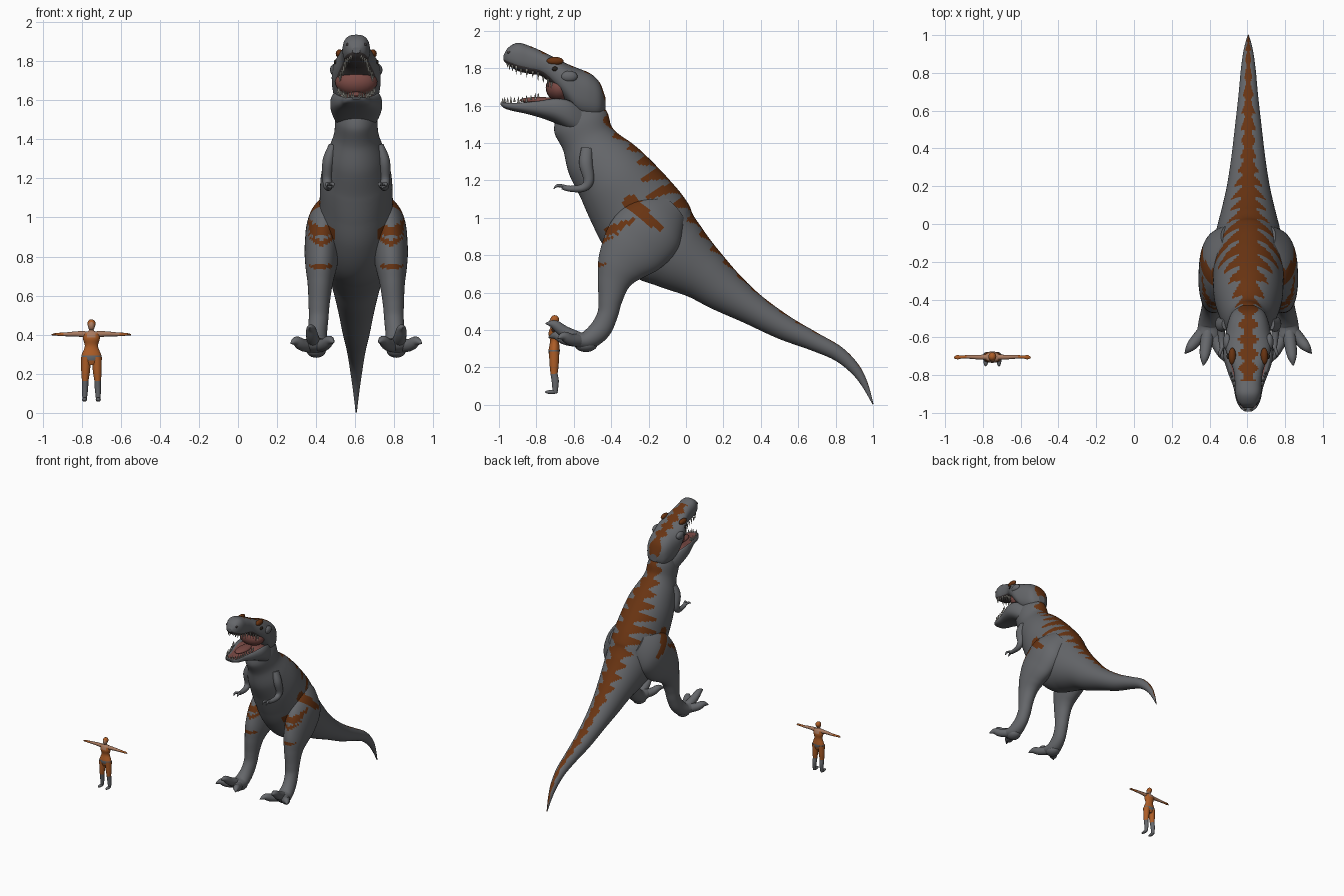
import bpy, bmesh, math
from mathutils import Vector, Matrix

if "Cube" in bpy.data.objects:
    bpy.data.objects.remove(bpy.data.objects["Cube"])


def material(name, rgb):
    m = bpy.data.materials.new(name)
    m.use_nodes = True
    m.diffuse_color = (*rgb, 1)
    m.node_tree.nodes["Principled BSDF"].inputs["Base Color"].default_value = (*rgb, 1)
    return m


HIDE = material("grey hide", (.13, .135, .145))
STRIPE = material("brown stripe", (.14, .034, .006))
MOUTH = material("mouth red", (.2, .07, .06))
MAW = material("dark palate", (.06, .05, .05))
IVORY = material("tooth ivory", (.45, .43, .38))
EYE = material("eye black", (.02, .015, .01))
CLOTH = material("orange cloth", (.42, .11, .02))
TAN = material("tan skin", (.4, .2, .12))

DINO = Vector((.605, 0, 0))
HUMAN = Vector((-.75, -.705, 0))


def finish(name, bm, mats, origin, mirror):
    bmesh.ops.recalc_face_normals(bm, faces=bm.faces)
    mesh = bpy.data.meshes.new(name)
    bm.to_mesh(mesh)
    bm.free()
    for m in mats:
        mesh.materials.append(m)
    ob = bpy.data.objects.new(name, mesh)
    ob.location = origin
    bpy.context.collection.objects.link(ob)
    if mirror:
        ob.modifiers.new("Mirror", 'MIRROR')
    return ob


def spline(pts, steps):
    """Smooth curve through stations of (x, y, z, half width, half height)."""
    pts = [Vector(p) for p in pts]
    out = []
    for i in range(len(pts) - 1):
        a, b, c, d = pts[max(i - 1, 0)], pts[i], pts[i + 1], pts[min(i + 2, len(pts) - 1)]
        for k in range(steps):
            t = k / steps
            out.append(.5 * (2 * b + (c - a) * t + (2 * a - 5 * b + 4 * c - d) * t ** 2
                             + (3 * b - a - 3 * c + d) * t ** 3))
    return out + [pts[-1]]


def loft(name, stations, mats=(HIDE,), origin=DINO, mirror=False, side=(1, 0, 0), along=None,
         n=24, steps=6, power=1, dip=0, paint=None):
    """Skin elliptical rings along a path; paint(centre, angle from top) gives the material."""
    rings, bm, loops = spline(stations, steps), bmesh.new(), []
    for i, r in enumerate(rings):
        prev, nxt = rings[max(i - 1, 0)], rings[min(i + 1, len(rings) - 1)]
        t = Vector(along) if along else (nxt.xyz - prev.xyz).normalized()
        u = Vector(side)
        u = (u - t * u.dot(t)).normalized()
        v = u.cross(t)
        loop = []
        for k in range(n):
            a = 2 * math.pi * k / n
            s, c = [math.copysign(abs(f) ** power, f) for f in (math.sin(a), math.cos(a))]
            if c > .7:
                c -= dip
            loop.append(bm.verts.new(r.xyz + u * s * max(r[3], .001) + v * c * max(r[4], .001)))
        loops.append(loop)
    for la, lb in zip(loops, loops[1:]):
        for k in range(n):
            f = bm.faces.new((la[k], la[(k + 1) % n], lb[(k + 1) % n], lb[k]))
            f.smooth = True
            if paint:
                ang = 2 * math.pi * (k + .5) / n
                f.material_index = paint(f.calc_center_median(), min(ang, 2 * math.pi - ang))
    bm.faces.new(loops[0])
    bm.faces.new(loops[-1])
    return finish(name, bm, mats, origin, mirror)


def ball(name, loc, radii, mat, origin=DINO, mirror=False):
    bm = bmesh.new()
    bmesh.ops.create_uvsphere(bm, u_segments=20, v_segments=12, radius=1,
                              matrix=Matrix.Translation(loc) @ Matrix.Diagonal((*radii, 1)))
    for f in bm.faces:
        f.smooth = True
    return finish(name, bm, (mat,), origin, mirror)


# Stripe rules
THIGH_MARKS = [((-.29, 1.08), (-.14, .94), .045), ((-.41, .93), (-.28, .99), .026),
               ((-.45, .87), (-.37, .91), .013), ((-.48, .75), (-.43, .75), .016)]


def thigh_mark(c, angle=0):
    if abs(c.x) < .11:
        return 0
    p = Vector((c.y, c.z))
    for a, b, width in THIGH_MARKS:
        a, b = Vector(a), Vector(b)
        t = min(max((p - a).dot(b - a) / (b - a).length_squared, 0), 1)
        if (p - a.lerp(b, t)).length < width * (1 - .7 * t):
            return 1
    return 0


def back_stripe(c, angle):
    q = c.y - c.z + .1 * angle
    tooth = abs(math.sin(math.pi * q / .14)) ** 2.5 * (.75 + .25 * math.sin(q * 9))
    reach = .3 + .75 * math.exp(-((c.y + .15) / .22) ** 2)
    return 1 if angle < .28 + reach * tooth else thigh_mark(c)


def head_stripe(c, angle):
    if angle > 2.1 and c.y < -.66:
        return 2
    jag = .036 + .016 * math.sin(c.y * 80)
    return int(angle < 1.3 and c.y > -.83 and abs(c.x) < jag)


# Neck, trunk and tail in one sweep
trunk = [(-.60, 1.60, .08, .10), (-.565, 1.515, .105, .15), (-.525, 1.42, .115, .145),
         (-.47, 1.32, .15, .18), (-.385, 1.21, .18, .21), (-.305, 1.095, .187, .235),
         (-.23, .985, .19, .25), (-.145, .88, .185, .24), (-.045, .80, .17, .2),
         (.085, .705, .138, .15), (.20, .615, .113, .12), (.35, .515, .09, .087),
         (.52, .415, .07, .067), (.68, .34, .052, .05), (.81, .275, .04, .04),
         (.90, .195, .028, .03), (.955, .11, .016, .018), (1, .003, .003, .003)]
loft("body_and_tail", [(0, *p) for p in trunk], (HIDE, STRIPE), n=72, steps=12, paint=back_stripe)


# Head: rings given as y, top, bottom, half width
def head_rings(rows):
    return [(0, y, (a + b) / 2, w, (a - b) / 2) for y, a, b, w in rows]


loft("skull", head_rings([
    (-.43, 1.64, 1.58, .03), (-.46, 1.72, 1.54, .08), (-.51, 1.77, 1.53, .105),
    (-.58, 1.80, 1.55, .12), (-.64, 1.825, 1.62, .125), (-.70, 1.855, 1.69, .11),
    (-.77, 1.89, 1.755, .08), (-.84, 1.92, 1.77, .071), (-.90, 1.935, 1.785, .068),
    (-.95, 1.91, 1.815, .05), (-.975, 1.87, 1.84, .02)]),
    (HIDE, STRIPE, MAW), along=(0, 1, 0), n=48, steps=8, power=.8, paint=head_stripe)
loft("lower_jaw", head_rings([
    (-.54, 1.60, 1.42, .09), (-.62, 1.66, 1.46, .125), (-.70, 1.665, 1.505, .132),
    (-.78, 1.645, 1.535, .11), (-.86, 1.63, 1.557, .08), (-.93, 1.622, 1.572, .065),
    (-.97, 1.622, 1.585, .045), (-.992, 1.618, 1.605, .02)]),
    (HIDE, MOUTH), along=(0, 1, 0), n=40, power=.8, dip=.35,
    paint=lambda c, a: int(a < .8 and -.97 < c.y < -.62))
ball("mouth_lining", (0, -.675, 1.695), (.108, .075, .075), MOUTH)
ball("tongue", (0, -.79, 1.628), (.045, .1, .018), MOUTH)
ball("brow_ridge", (.085, -.70, 1.838), (.02, .045, .022), STRIPE, mirror=True)
ball("cheek_flare", (.112, -.625, 1.755), (.022, .045, .03), HIDE, mirror=True)
ball("eye", (.103, -.70, 1.795), (.012, .016, .013), EYE, mirror=True)
ball("nostril", (.045, -.945, 1.885), (.008, .012, .008), MAW, mirror=True)


# Teeth: cones spread along each lip
def teeth(name, lip, count, length, down):
    bm = bmesh.new()
    pts = spline([(*p, 0, 0) for p in lip], count)
    for i, p in enumerate(pts[::len(lip) - 1]):
        size = length * (.75 + .25 * (i % 2))
        turn = Matrix.Rotation(math.pi if down else 0, 4, 'X')
        bmesh.ops.create_cone(bm, segments=6, radius1=.007, radius2=.001, depth=size,
                              matrix=Matrix.Translation(p.xyz) @ turn)
    finish(name, bm, (IVORY,), DINO, True)


teeth("upper_teeth", [(.025, -.955, 1.82), (.055, -.90, 1.785), (.062, -.80, 1.76),
                      (.085, -.72, 1.71)], 10, .045, True)
teeth("lower_teeth", [(.015, -.98, 1.628), (.055, -.93, 1.63), (.07, -.86, 1.635),
                      (.092, -.79, 1.655)], 10, .035, False)

# Legs with spread toes
loft("leg", [(.09, -.08, 1.05, .06, .10), (.145, -.17, .96, .10, .18), (.172, -.27, .85, .092, .18),
             (.18, -.345, .75, .08, .135), (.185, -.385, .66, .064, .09), (.19, -.405, .56, .054, .064),
             (.193, -.42, .48, .05, .055), (.20, -.46, .40, .05, .057), (.207, -.53, .345, .058, .05),
             (.212, -.60, .352, .058, .035), (.214, -.63, .365, .03, .015)],
     (HIDE, STRIPE), mirror=True, n=48, steps=10, paint=thigh_mark)
for label, x, y, z in (("outer", .335, -.685, .355), ("middle", .238, -.75, .435),
                       ("inner", .115, -.735, .36)):
    root, tip = Vector((.21, -.54, .34)), Vector((x, y, z))
    mid, end = root.lerp(tip, .5), root.lerp(tip, .78)
    loft(label + "_toe", [(*root, .035, .035), (*mid, .032, .032),
                          (*(end + Vector((0, 0, .015))), .024, .024), (*tip, .003, .003)],
         mirror=True, n=16)
ball("heel_pad", (.205, -.535, .32), (.05, .06, .038), HIDE, mirror=True)

# Small forearms with two fingers
loft("forearm", [(.12, -.53, 1.37, .02, .03), (.142, -.535, 1.29, .03, .036),
                 (.148, -.52, 1.20, .025, .028), (.145, -.55, 1.16, .022, .022),
                 (.14, -.62, 1.155, .017, .016), (.135, -.66, 1.165, .015, .014)],
     mirror=True, n=20)
for dx in (-.016, .016):
    loft("finger", [(.135, -.645, 1.165, .009, .009), (.135 + dx, -.685, 1.172, .009, .009),
                    (.135 + dx, -.708, 1.155, .002, .002)], mirror=True, n=10)

# Scale figure: trunk, limbs and head
UP = (0, 0, 1)


def outfit(c, angle):
    if c.z > .41 or (c.z > .385 and abs(c.x) < .025):
        return 2
    return int(not .272 < c.z < .295)


loft("figure_trunk", [(0, 0, .245, .03, .02), (0, 0, .285, .052, .03), (0, .002, .34, .034, .024),
                      (0, 0, .38, .043, .03), (0, 0, .41, .04, .022), (0, 0, .42, .014, .014),
                      (0, 0, .44, .012, .012)],
     (HIDE, CLOTH, TAN), HUMAN, along=UP, paint=outfit)
loft("figure_leg", [(.027, 0, .285, .026, .028), (.03, 0, .21, .022, .024), (.032, 0, .165, .017, .019),
                    (.033, .006, .125, .016, .019), (.035, .005, .065, .011, .013)],
     (HIDE, CLOTH), HUMAN, mirror=True, n=16, paint=lambda c, a: int(c.z > .165))
ball("figure_boot", (.035, -.014, .068), (.013, .035, .011), HIDE, HUMAN, True)
loft("figure_arm", [(.03, 0, .403, .015, .017), (.08, 0, .404, .012, .013), (.13, .002, .402, .01, .01),
                    (.165, 0, .402, .008, .008), (.185, 0, .402, .012, .006), (.203, -.003, .4, .004, .003)],
     (TAN, CLOTH), HUMAN, True, (0, 1, 0), n=14, paint=lambda c, a: int(c.x > .14))
ball("figure_head", (0, -.003, .447), (.018, .021, .026), TAN, HUMAN)
ball("figure_hair", (0, .003, .456), (.021, .023, .023), CLOTH, HUMAN)
